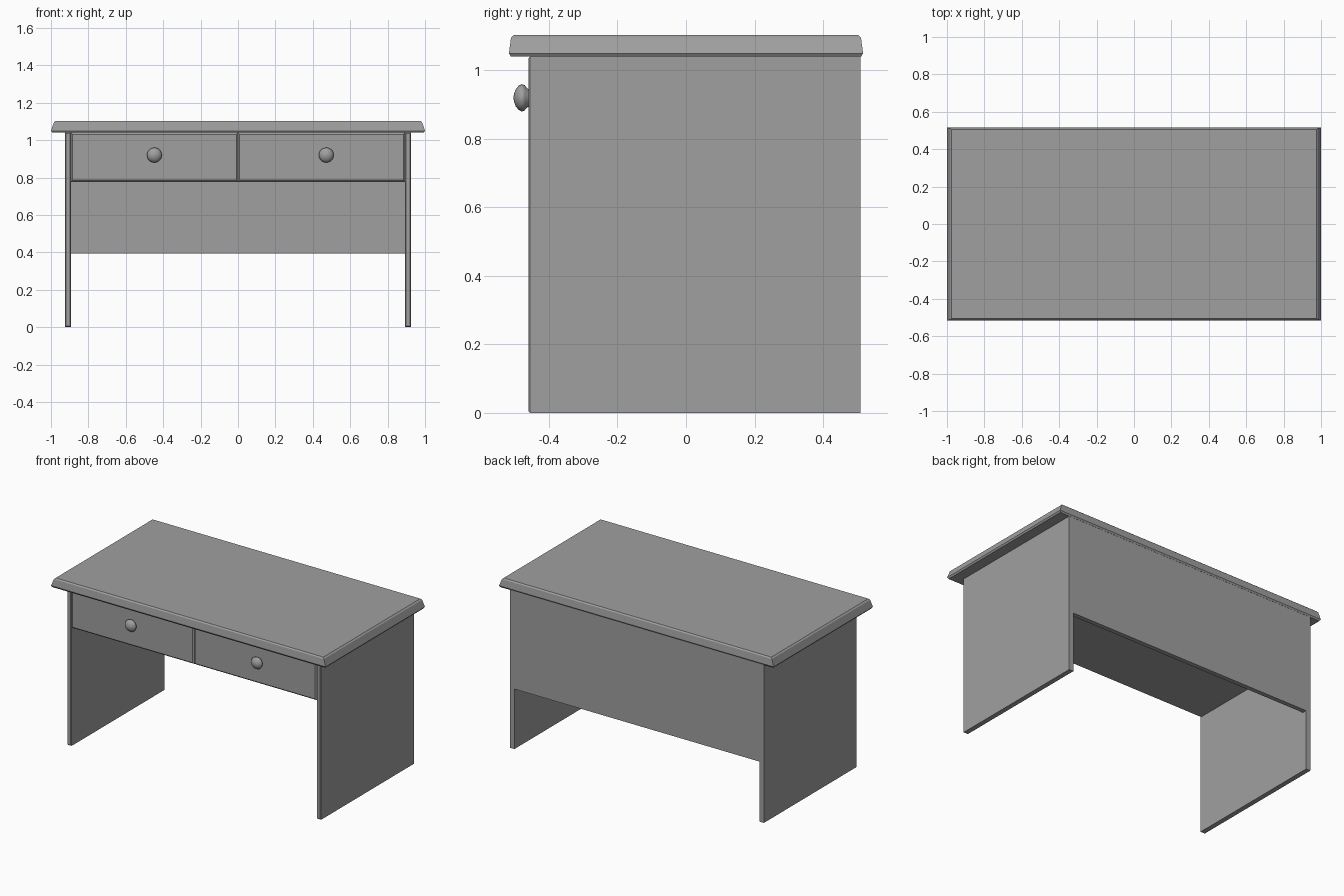
import bpy, bmesh, math
from mathutils import Matrix, Vector

cube = bpy.data.objects.get("Cube")
if cube:
    bpy.data.objects.remove(cube, do_unlink=True)

grey = bpy.data.materials.new("plain_grey")
grey.use_nodes = True
GREY = (0.35, 0.35, 0.35, 1)
grey.diffuse_color = GREY
grey.node_tree.nodes["Principled BSDF"].inputs["Base Color"].default_value = GREY


def finish(name, bm):
    """Turn a bmesh into a named object with the shared material."""
    bmesh.ops.recalc_face_normals(bm, faces=bm.faces)
    mesh = bpy.data.meshes.new(name)
    bm.to_mesh(mesh)
    bm.free()
    mesh.materials.append(grey)
    obj = bpy.data.objects.new(name, mesh)
    bpy.context.collection.objects.link(obj)
    return obj


def board(name, lo, hi, chamfer=0.0):
    """Box between two corners; its front edges can be chamfered."""
    lo, hi = Vector(lo), Vector(hi)
    bm = bmesh.new()
    bmesh.ops.create_cube(bm, size=1, matrix=Matrix.Translation((lo + hi) / 2)
                          @ Matrix.Diagonal((*(hi - lo), 1)))
    if chamfer:
        front = [e for e in bm.edges
                 if all(abs(v.co.y - lo.y) < 1e-4 for v in e.verts)]
        bmesh.ops.bevel(bm, geom=front, offset=chamfer, segments=1, affect='EDGES')
    return finish(name, bm)


FRONT, BACK, UNDER = -0.46, 0.51, 1.04
INNER, OUTER = 0.893, 0.925

# Table top: stacked rectangles give the sloped, chamfered rim
rings = [(0.993, 0.511, UNDER), (1.0, 0.517, 1.05),
         (0.984, 0.511, 1.095), (0.975, 0.504, 1.103)]
bm = bmesh.new()
loops = [[bm.verts.new((sx * x, sy * y, z))
          for sx, sy in ((-1, -1), (1, -1), (1, 1), (-1, 1))] for x, y, z in rings]
for a, b in zip(loops, loops[1:]):
    for i in range(4):
        j = (i + 1) % 4
        bm.faces.new((a[i], a[j], b[j], b[i]))
bm.faces.new(loops[0])
bm.faces.new(loops[-1])
finish("table_top", bm)

# Side panels
board("right_side_panel", (-OUTER, FRONT, 0), (-INNER, BACK, UNDER), 0.005)
board("left_side_panel", (INNER, FRONT, 0), (OUTER, BACK, UNDER), 0.005)

# Back panel
board("back_panel", (-INNER, 0.48, 0.395), (INNER, BACK, UNDER))

# Drawers
board("right_drawer", (-INNER, FRONT, 0.777), (0, 0.48, UNDER), 0.009)
board("left_drawer", (0, FRONT, 0.777), (INNER, 0.48, UNDER), 0.009)


def knob(name, x):
    """Turned knob: a radius and depth profile spun about the y axis."""
    profile = [(0, -0.504), (0.012, -0.502), (0.025, -0.497), (0.035, -0.489),
               (0.04, -0.48), (0.037, -0.471), (0.028, -0.464), (0.026, FRONT)]
    bm = bmesh.new()
    verts = [bm.verts.new((x + r, y, 0.92)) for r, y in profile]
    edges = [bm.edges.new(pair) for pair in zip(verts, verts[1:])]
    bmesh.ops.spin(bm, geom=verts + edges, cent=(x, 0, 0.92), axis=(0, 1, 0),
                   angle=math.tau, steps=20)
    bmesh.ops.remove_doubles(bm, verts=bm.verts, dist=0.0005)
    obj = finish(name, bm)
    for face in obj.data.polygons:
        face.use_smooth = True


# Drawer knobs
knob("right_knob", -0.447)
knob("left_knob", 0.472)
